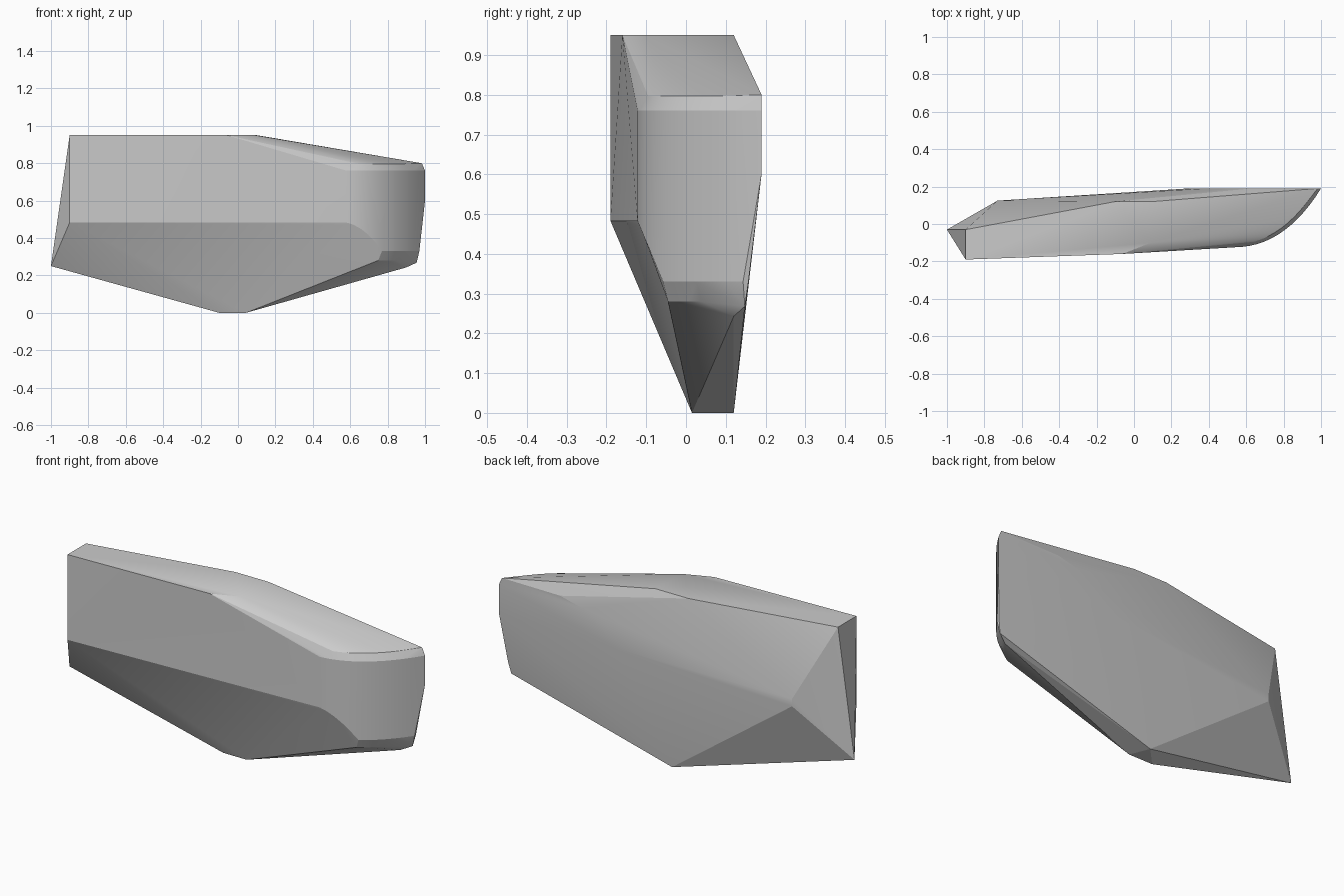
import bpy, bmesh
from math import radians
from mathutils import Vector

if "Cube" in bpy.data.objects:
    bpy.data.objects.remove(bpy.data.objects["Cube"])


def bow(t):
    """Plan curve of the rounded end, from the front wall to the back tip."""
    a, c, b = Vector((0.58, -0.122)), Vector((0.82, -0.10)), Vector((1.0, 0.19))
    return a * (1 - t) ** 2 + c * (2 * t * (1 - t)) + b * t * t


# Flat top, with its cut-off corners
points = [(-0.9, -0.19, 0.95), (-0.06, -0.16, 0.95), (0.09, -0.10, 0.95),
          (0.1, 0.12, 0.95), (-0.1, 0.12, 0.95), (-0.9, -0.03, 0.95)]
# Square end: front lower corner, side tip and back corner
points += [(-0.9, -0.19, 0.483), (-1.0, -0.03, 0.25),
           (-0.73, 0.125, 0.57), (-0.73, 0.125, 0.53)]
# Small foot facet
points += [(-0.1, 0.015, 0), (0.042, 0.015, 0), (0.0, 0.12, 0)]
# Upright back panel with curved edge
points += [(0.29, 0.19, 0.60), (0.39, 0.19, 0.71), (0.50, 0.19, 0.765),
           (0.63, 0.19, 0.797), (1.0, 0.19, 0.60)]

# Rounded end: wall, bevelled upper rim, bevelled lower rim
steps = 12
for i in range(steps + 1):
    x, y = bow(i / steps)
    points.append((x, y, 0.76))
    if y < 0.155:
        points.append((x, y, max(0.33, 0.483 - (y + 0.122) * 2.35)))
    if x > 0.63:
        points.append((x - 0.016, min(0.19, y + 0.012), 0.797))
    if -0.06 < y < 0.13:
        points.append((x - 0.02, y + 0.012, 0.28))
points += [(0.968, 0.157, 0.33), (0.955, 0.148, 0.268), (0.90, 0.12, 0.243),
           (0.982, 0.19, 0.80)]

# Skin the outline points as one convex block
bm = bmesh.new()
for p in points:
    bm.verts.new(p)
result = bmesh.ops.convex_hull(bm, input=bm.verts)
loose = [v for v in bm.verts if not v.link_faces]
bmesh.ops.delete(bm, geom=loose, context='VERTS')
bmesh.ops.dissolve_limit(bm, angle_limit=radians(0.5), verts=bm.verts, edges=bm.edges)
bmesh.ops.recalc_face_normals(bm, faces=bm.faces)
mesh = bpy.data.meshes.new("faceted_block")
bm.to_mesh(mesh)
bm.free()

block = bpy.data.objects.new("faceted_block", mesh)
bpy.context.collection.objects.link(block)
bpy.context.view_layer.objects.active = block
block.select_set(True)
bpy.ops.object.shade_smooth_by_angle(angle=radians(12))
